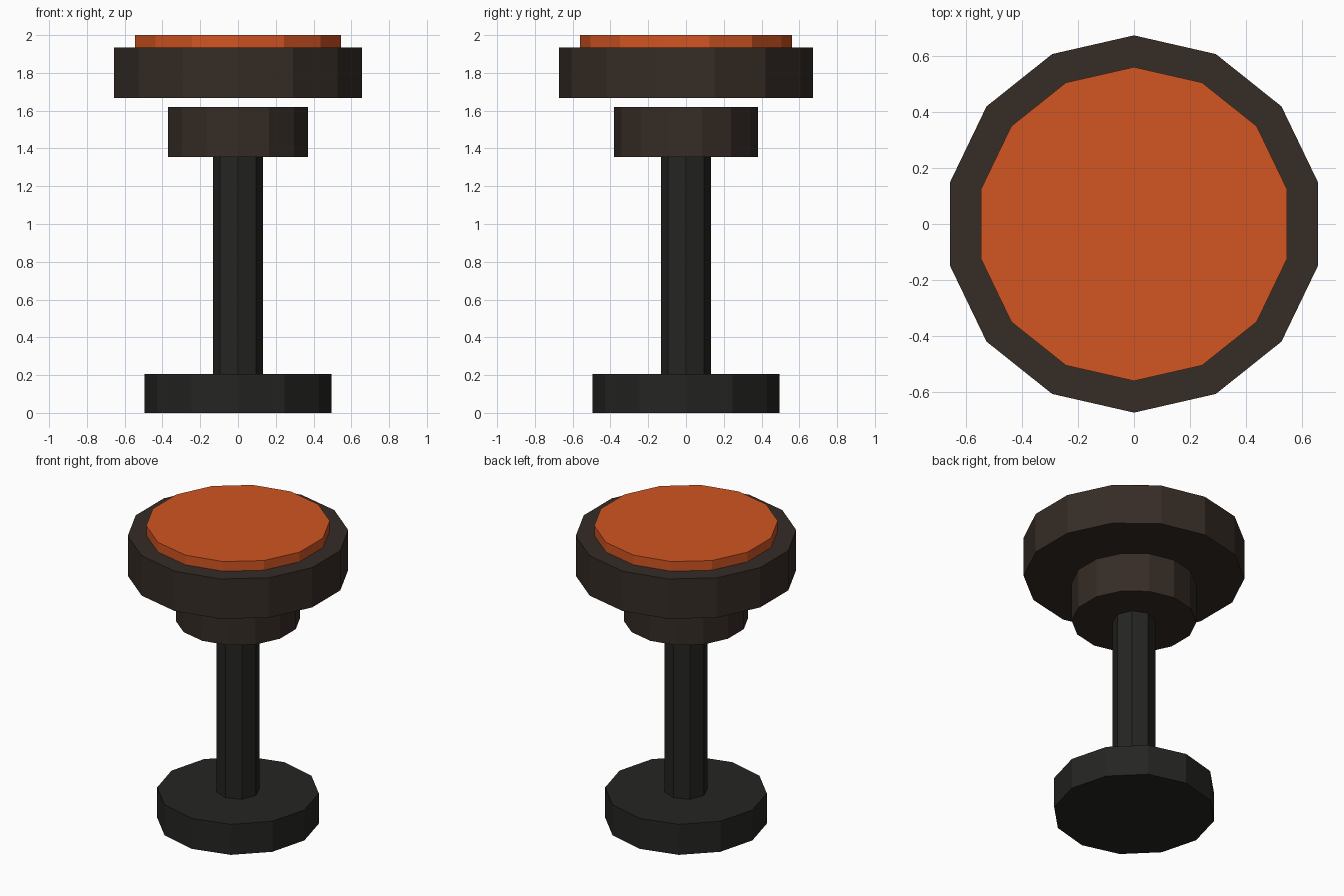
import bpy

cube = bpy.data.objects.get("Cube")
if cube:
    bpy.data.objects.remove(cube, do_unlink=True)


def make_material(name, colour):
    mat = bpy.data.materials.new(name)
    mat.use_nodes = True
    mat.diffuse_color = (*colour, 1)
    shader = next(n for n in mat.node_tree.nodes if n.type == "BSDF_PRINCIPLED")
    shader.inputs["Base Color"].default_value = (*colour, 1)
    shader.inputs["Roughness"].default_value = 0.8
    return mat


def disc(name, sides, radius, bottom, top, mat):
    """Flat-shaded upright prism with a corner pointing along y."""
    bpy.ops.mesh.primitive_cylinder_add(
        vertices=sides, radius=radius, depth=top - bottom,
        location=(0, 0, (bottom + top) / 2))
    obj = bpy.context.object
    obj.name = obj.data.name = name
    obj.data.materials.append(mat)
    return obj


metal = make_material("dark_metal", (0.018, 0.018, 0.016))
brown = make_material("dark_brown", (0.036, 0.025, 0.019))
orange = make_material("orange_cushion", (0.64, 0.09, 0.016))

# Foot and column
disc("base", 12, 0.494, 0, 0.205, metal)
disc("column", 8, 0.133, 0.205, 1.355, metal)

# Collar, with a small gap below the seat
disc("collar", 14, 0.38, 1.355, 1.62, brown)

# Seat and its inset cushion
disc("seat", 14, 0.673, 1.667, 1.935, brown)
disc("cushion", 14, 0.56, 1.92, 2.0, orange)
